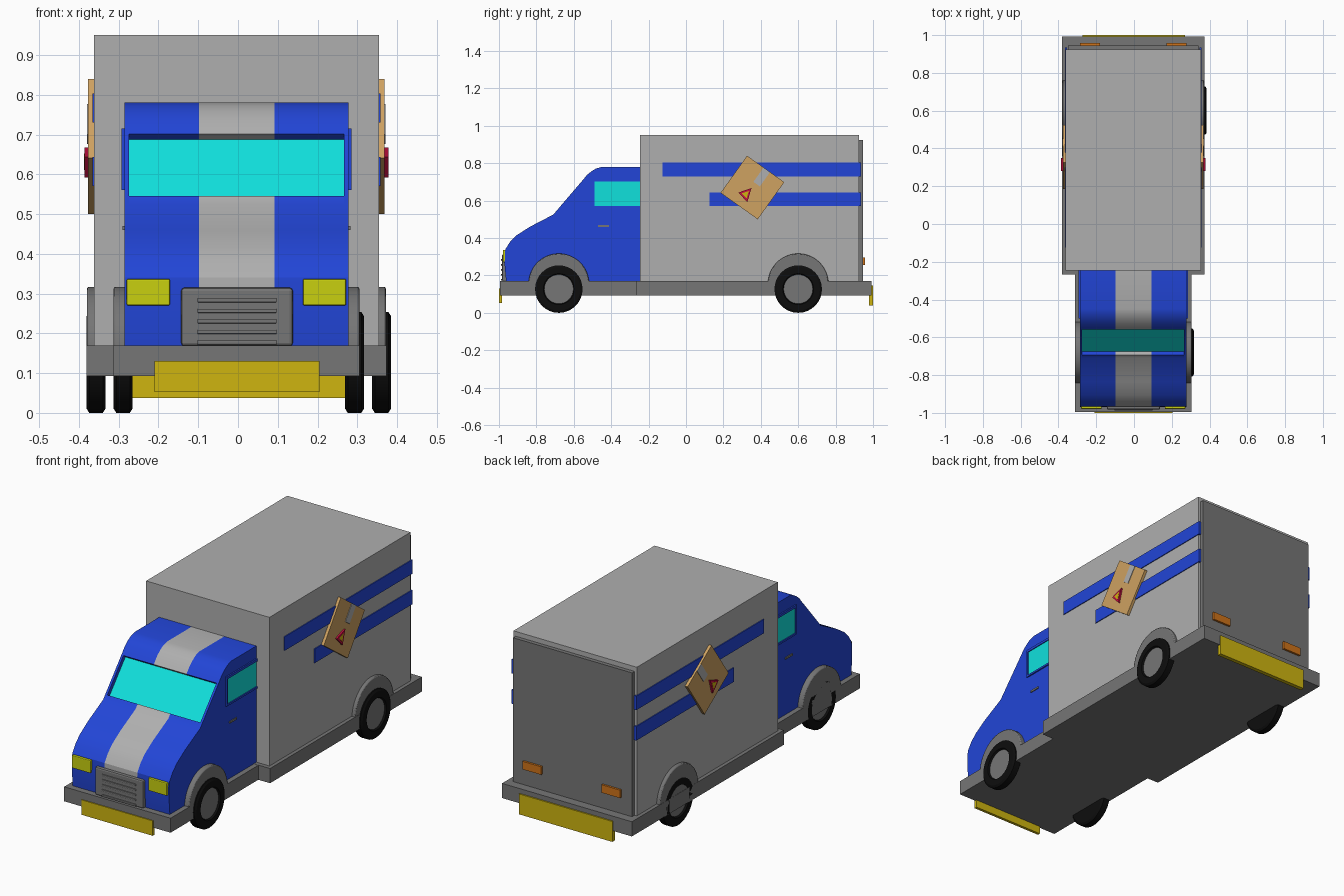
import bpy, bmesh, math
from mathutils import Vector

cube = bpy.data.objects.get("Cube")
if cube:
    bpy.data.objects.remove(cube, do_unlink=True)

C = -0.004  # centre line of the body


def material(name, r, g, b):
    m = bpy.data.materials.new(name)
    m.use_nodes = True
    m.diffuse_color = (r, g, b, 1)
    m.node_tree.nodes["Principled BSDF"].inputs["Base Color"].default_value = (r, g, b, 1)
    return m


blue = material("cab_blue", 0.016, 0.06, 0.68)
light = material("light_grey", 0.43, 0.43, 0.43)
grey = material("dark_grey", 0.18, 0.18, 0.18)
black = material("tyre_black", 0.004, 0.004, 0.004)
cyan = material("glass_cyan", 0.005, 0.75, 0.72)
yellow = material("plate_yellow", 0.62, 0.46, 0.005)
lamp = material("headlight_yellow", 0.58, 0.63, 0.005)
orange = material("tail_orange", 0.62, 0.17, 0.01)
card = material("cardboard", 0.62, 0.36, 0.12)
red = material("sign_red", 0.55, 0.005, 0.05)


def finish(name, bm, mats, bevel=0, smooth=False):
    bmesh.ops.recalc_face_normals(bm, faces=bm.faces)
    mesh = bpy.data.meshes.new(name)
    bm.to_mesh(mesh)
    bm.free()
    for m in mats:
        mesh.materials.append(m)
    ob = bpy.data.objects.new(name, mesh)
    bpy.context.collection.objects.link(ob)
    if bevel:
        mod = ob.modifiers.new("bevel", "BEVEL")
        mod.width, mod.segments, mod.limit_method = bevel, 2, "ANGLE"
    if smooth:
        bpy.ops.object.select_all(action="DESELECT")
        ob.select_set(True)
        bpy.context.view_layer.objects.active = ob
        bpy.ops.object.shade_smooth_by_angle(angle=math.radians(30))
    return ob


def prism(name, mat, pts, x0, x1, bevel=0, smooth=False):
    """Extrude a (y, z) outline from x0 to x1."""
    bm = bmesh.new()
    face = bm.faces.new([bm.verts.new((x0, y, z)) for y, z in pts])
    ext = bmesh.ops.extrude_face_region(bm, geom=[face])
    moved = [v for v in ext["geom"] if isinstance(v, bmesh.types.BMVert)]
    bmesh.ops.translate(bm, verts=moved, vec=(x1 - x0, 0, 0))
    return finish(name, bm, [mat], bevel, smooth)


def box(name, mat, x, y, z, bevel=0):
    rect = [(y[0], z[0]), (y[1], z[0]), (y[1], z[1]), (y[0], z[1])]
    return prism(name, mat, rect, C + x[0], C + x[1], bevel)


# Chassis: narrow under the cab, wide under the cargo box
box("front_chassis", grey, (-0.309, 0.309), (-0.995, -0.265), (0.093, 0.169))
box("rear_chassis", grey, (-0.377, 0.377), (-0.267, 0.993), (0.093, 0.17))
box("front_plate", yellow, (-0.206, 0.209), (-1, -0.985), (0.052, 0.13))
box("rear_plate", yellow, (-0.268, 0.275), (0.978, 1), (0.038, 0.145))

# Cargo box and rear door
box("cargo_box", light, (-0.358, 0.358), (-0.245, 0.925), (0.168, 0.95))
box("rear_door", grey, (-0.345, 0.345), (0.92, 0.946), (0.17, 0.925))

# Cab: strips of one profile, with a windscreen recess between the pillars
sill, brow = Vector((-0.71, 0.525)), Vector((-0.55, 0.712))
low, high = sill.lerp(brow, 0.11), sill.lerp(brow, 0.945)
inward = Vector((0.019, -0.0163))
nose = [(-0.245, 0.168), (-0.962, 0.168), (-0.97, 0.26), (-0.966, 0.34),
        (-0.94, 0.38), (-0.905, 0.415), (-0.835, 0.46), sill]
roof = [brow, (-0.53, 0.737), (-0.505, 0.757), (-0.48, 0.772), (-0.45, 0.78), (-0.245, 0.78)]
recessed = nose + [low, low + inward, high + inward, high] + roof
strips = [("right_pillar", -0.282, -0.27, blue, nose + roof),
          ("right_cab", -0.27, -0.094, blue, recessed),
          ("cab_stripe", -0.094, 0.096, light, recessed),
          ("left_cab", 0.096, 0.27, blue, recessed),
          ("left_pillar", 0.27, 0.282, blue, nose + roof)]
for name, x0, x1, mat, outline in strips:
    prism(name, mat, outline, C + x0, C + x1, smooth=True)
out = inward * -0.15
prism("windscreen", cyan, [low + inward, high + inward, high + inward + out, low + inward + out],
      C - 0.27, C + 0.27)

# Grille
box("grille", grey, (-0.139, 0.142), (-0.983, -0.95), (0.168, 0.315), 0.008)
for i in range(5):
    z = 0.172 + i * 0.0265
    box("grille_bar", grey, (-0.098, 0.101), (-0.988, -0.98), (z, z + 0.01), 0.002)


def wheel(name, x, y, s):
    profile = [(-0.024, 0), (-0.024, 0.116), (-0.017, 0.127), (0.017, 0.127),
               (0.024, 0.116), (0.024, 0.083), (0.015, 0.078), (0.015, 0)]
    bm = bmesh.new()
    vs = [bm.verts.new((x + s * a, y, 0.127 + r)) for a, r in profile]
    edges = [bm.edges.new(p) for p in zip(vs, vs[1:])]
    bmesh.ops.spin(bm, geom=vs + edges, cent=(x, y, 0.127), axis=(1, 0, 0),
                   angle=math.tau, steps=32)
    bmesh.ops.remove_doubles(bm, verts=bm.verts, dist=0.0005)
    for f in bm.faces:
        c = f.calc_center_median()
        hub = math.hypot(c.y - y, c.z - 0.127) < 0.079 and s * (c.x - x) > 0
        f.material_index = int(hub)
    finish(name, bm, [black, grey], smooth=True)


# Tilted parcel directions in the side plane
centre = Vector((0.355, 0.67))
u = Vector((math.cos(math.radians(-35.5)), math.sin(math.radians(-35.5))))
v = Vector((-u.y, u.x))


def tilted(name, mat, a, b, w, h, x0, x1):
    mid = centre + u * a + v * b
    pts = [mid + u * (i * w) + v * (j * h) for i, j in ((-1, -1), (1, -1), (1, 1), (-1, 1))]
    prism(name, mat, pts, x0, x1)


for side, s in (("left", 1), ("right", -1)):
    def at(*xs):
        return sorted(s * x for x in xs)

    # Wheels and wheel arches
    for end, y, tyre_x, inner, outer in (("front", -0.68, 0.291, 0.27, 0.309),
                                         ("rear", 0.6, 0.359, 0.34, 0.376)):
        wheel(f"{side}_{end}_wheel", 0.002 + s * tyre_x, y, s)
        arc = [(y + 0.162 * math.cos(math.pi * i / 24),
                0.155 + 0.162 * math.sin(math.pi * i / 24)) for i in range(25)]
        prism(f"{side}_{end}_arch", grey, arc, C + s * inner, C + s * outer, 0.005, True)

    # Side window, frame and handle
    box(f"{side}_window", cyan, at(0.27, 0.2845), (-0.49, -0.246), (0.57, 0.702))
    box(f"{side}_frame_top", blue, at(0.27, 0.289), (-0.5, -0.246), (0.702, 0.715))
    box(f"{side}_frame_bottom", blue, at(0.27, 0.289), (-0.5, -0.246), (0.56, 0.57))
    box(f"{side}_frame_front", blue, at(0.27, 0.289), (-0.5, -0.49), (0.56, 0.715))
    box(f"{side}_handle", grey, at(0.27, 0.287), (-0.47, -0.413), (0.46, 0.47))

    # Lamps
    box(f"{side}_headlight", lamp, at(0.167, 0.276), (-0.979, -0.94), (0.27, 0.337), 0.004)
    box(f"{side}_tail_lamp", orange, at(0.175, 0.283), (0.94, 0.957), (0.255, 0.297))

    # Side stripes
    box(f"{side}_upper_stripe", blue, at(0.35, 0.3625), (-0.125, 0.935), (0.73, 0.803))
    box(f"{side}_lower_stripe", blue, at(0.35, 0.3625), (0.125, 0.935), (0.57, 0.644))

    # Parcel with tape and warning triangle
    inner = C + s * 0.35
    tilted(f"{side}_parcel", card, 0, 0, 0.122, 0.122, inner, C + s * 0.373)
    tilted(f"{side}_tape", light, 0.008, 0.075, 0.021, 0.047, inner, C + s * 0.3755)
    tri = [Vector(p) for p in ((0.28, 0.643), (0.35, 0.667), (0.328, 0.592))]
    mid = sum(tri, Vector((0, 0))) / 3
    prism(f"{side}_sign", red, tri, inner, C + s * 0.382)
    prism(f"{side}_sign_centre", yellow, [mid.lerp(p, 0.55) for p in tri], inner, C + s * 0.3828)
